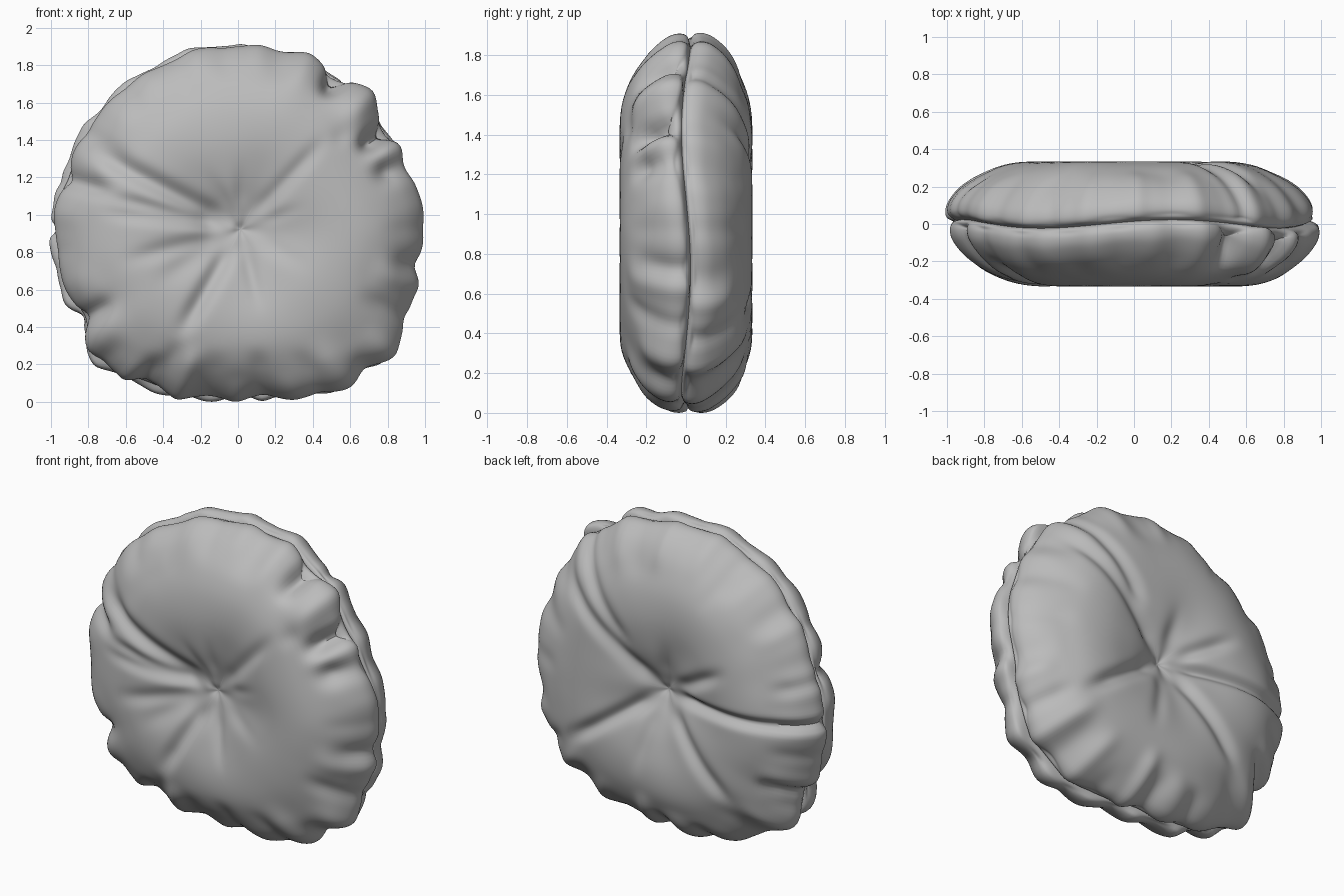
import bpy, bmesh, math, random
from math import radians, sin, cos, pi, exp
from mathutils import Vector

if "Cube" in bpy.data.objects:
    bpy.data.objects.remove(bpy.data.objects["Cube"], do_unlink=True)

SEGMENTS, STEPS = 288, 5
CENTRE_Z = 0.92

# Rim radius in hundredths, every ten degrees counter-clockwise from +x
RIM = [98, 97, 96, 96, 97, 99, 98, 100, 98, 98, 99, 98, 97, 98, 97, 98, 97, 99,
       99, 99, 98, 97, 103, 101, 97, 95, 92, 90, 91, 95, 100, 102, 104, 102, 98, 97]

# Half cross-section from the centre tuft to the tucked seam: radius, height
PROFILE = [(0, .215), (.05, .232), (.15, .265), (.3, .307), (.48, .333), (.65, .32),
           (.8, .267), (.91, .195), (.98, .115), (1, .055), (.985, .015), (.955, 0)]

# Folds: angle, depth, width, inner end, outer end (negative depth is a ridge)
FRONT_FOLDS = [(152, .045, .055, .04, 1), (166, .025, .04, .04, .8), (173, .02, .04, .04, .8),
               (195, .02, .05, .04, .7), (212, .015, .06, .05, .6), (240, .04, .05, .05, .72),
               (283, .015, .04, .05, .5), (330, .01, .05, .05, .45), (20, .012, .04, .04, .4),
               (47, .02, .045, .05, .72), (90, .012, .04, .04, .4), (120, .012, .04, .04, .4),
               (34, .09, .055, .75, 1.4), (43, .05, .05, .66, .84), (46, -.03, .08, .74, 1.4),
               (58, .08, .06, .82, 1.4), (22, .045, .06, .75, 1.1), (164, .03, .05, .7, 1.4),
               (210, .025, .05, .78, 1.4), (237, .03, .05, .78, 1.4), (348, .03, .06, .8, 1.4)]
BACK_FOLDS = [(180, .045, .035, .05, 1.4), (150, .03, .045, .04, .6), (325, .04, .045, .04, .8),
              (40, .03, .05, .04, 1), (52, .03, .05, .3, 1.2), (228, .03, .05, .05, .8),
              (285, .015, .05, .05, .6), (100, .015, .05, .04, .4), (120, .02, .05, .8, 1),
              (210, .035, .05, .75, 1.4), (165, .02, .05, .75, 1.4)]


def spline(a, b, c, d, t):
    return b + (c - a) * (t / 2) + (a * 2 - b * 5 + c * 4 - d) * (t * t / 2) \
        + (b * 3 - a - c * 3 + d) * (t ** 3 / 2)


def rim_radius(angle):
    place = (angle / (2 * pi)) % 1 * len(RIM)
    i = int(place)
    return spline(*[RIM[(i + k) % len(RIM)] for k in (-1, 0, 1, 2)], place - i) / 100


def smooth_step(low, high, value):
    t = min(1, max(0, (value - low) / (high - low)))
    return t * t * (3 - 2 * t)


def section():
    """Sampled cross-section points with outward normals."""
    knots = [Vector(p) for p in PROFILE]
    knots = [Vector((-knots[1].x, knots[1].y))] + knots + [knots[-1]]
    points = [spline(*knots[i:i + 4], s / STEPS)
              for i in range(len(PROFILE) - 1) for s in range(STEPS)] + [knots[-1]]
    out = []
    for i, p in enumerate(points):
        run = points[min(i + 1, len(points) - 1)] - points[max(i - 1, 0)]
        out.append((p, Vector((-run.y, run.x)).normalized()))
    return out


def random_folds(seed):
    """Gathers around the rim, alternating valley and ridge."""
    rng = random.Random(seed)
    folds, angle, sign = [], 0, 1
    while angle < 352:
        bottom = 200 < angle < 345
        depth = rng.uniform(.014, .026) if bottom else rng.uniform(.006, .014)
        folds.append((angle, sign * depth, rng.uniform(.05, .08),
                      rng.uniform(.65, .85), 1.4))
        angle += rng.uniform(7, 12)
        sign = -sign
    return folds


def fold_depth(folds, angle, radius):
    total = 0
    for direction, depth, width, inner, outer in folds:
        turn = angle - radians(direction)
        if cos(turn) > 0:
            window = smooth_step(inner, inner + .16, radius)
            window *= 1 - smooth_step(outer - .25, outer, radius)
            total += depth * window * exp(-(radius * sin(turn) / width) ** 2)
    return total


def add_half(bm, side, folds, dip):
    """One padded half; side is -1 for the front and 1 for the back."""
    rings = []
    for i, (point, normal) in enumerate(section()):
        ring = []
        for s in range(1 if i == 0 else SEGMENTS):
            angle = 2 * pi * s / SEGMENTS
            p = point.copy()
            hold = smooth_step(0, .03, p.y)
            p.y -= dip * exp(-(p.x / .12) ** 2)
            if i:
                p -= normal * fold_depth(folds, angle, p.x) * hold
                p += normal * .007 * sin(5 * angle + side) * sin(6 * p.x) * hold
            reach = p.x * (1 + (rim_radius(angle) - 1) * smooth_step(.2, 1, p.x))
            seam = .025 * cos(4 * angle - 5.4) * smooth_step(.75, 1, p.x)
            # The halves sit slightly off each other, meeting at the seam
            shift = -.015 * side * hold
            ring.append(bm.verts.new((reach * cos(angle) + shift, side * p.y + seam,
                                      CENTRE_Z + reach * sin(angle))))
        rings.append(ring)
    for a, b in zip(rings, rings[1:]):
        for s in range(SEGMENTS):
            n = (s + 1) % SEGMENTS
            bm.faces.new((a[0], b[s], b[n]) if len(a) == 1 else (a[s], b[s], b[n], a[n]))


# Cushion: front and back halves joined along the seam
bm = bmesh.new()
add_half(bm, -1, FRONT_FOLDS + random_folds(4), 0)
add_half(bm, 1, BACK_FOLDS + random_folds(9), .025)
bmesh.ops.remove_doubles(bm, verts=bm.verts, dist=.0002)
bmesh.ops.recalc_face_normals(bm, faces=bm.faces)

mesh = bpy.data.meshes.new("round_cushion")
bm.to_mesh(mesh)
bm.free()
cushion = bpy.data.objects.new("round_cushion", mesh)
bpy.context.collection.objects.link(cushion)

# Stand it on the ground
cushion.location.z = -min(v.co.z for v in mesh.vertices)

# Plain grey fabric
fabric = bpy.data.materials.new("grey_fabric")
fabric.use_nodes = True
grey = (.5, .5, .5, 1)
fabric.diffuse_color = grey
fabric.node_tree.nodes["Principled BSDF"].inputs["Base Color"].default_value = grey
mesh.materials.append(fabric)

bpy.context.view_layer.objects.active = cushion
cushion.select_set(True)
bpy.ops.object.shade_smooth_by_angle(angle=radians(60))
